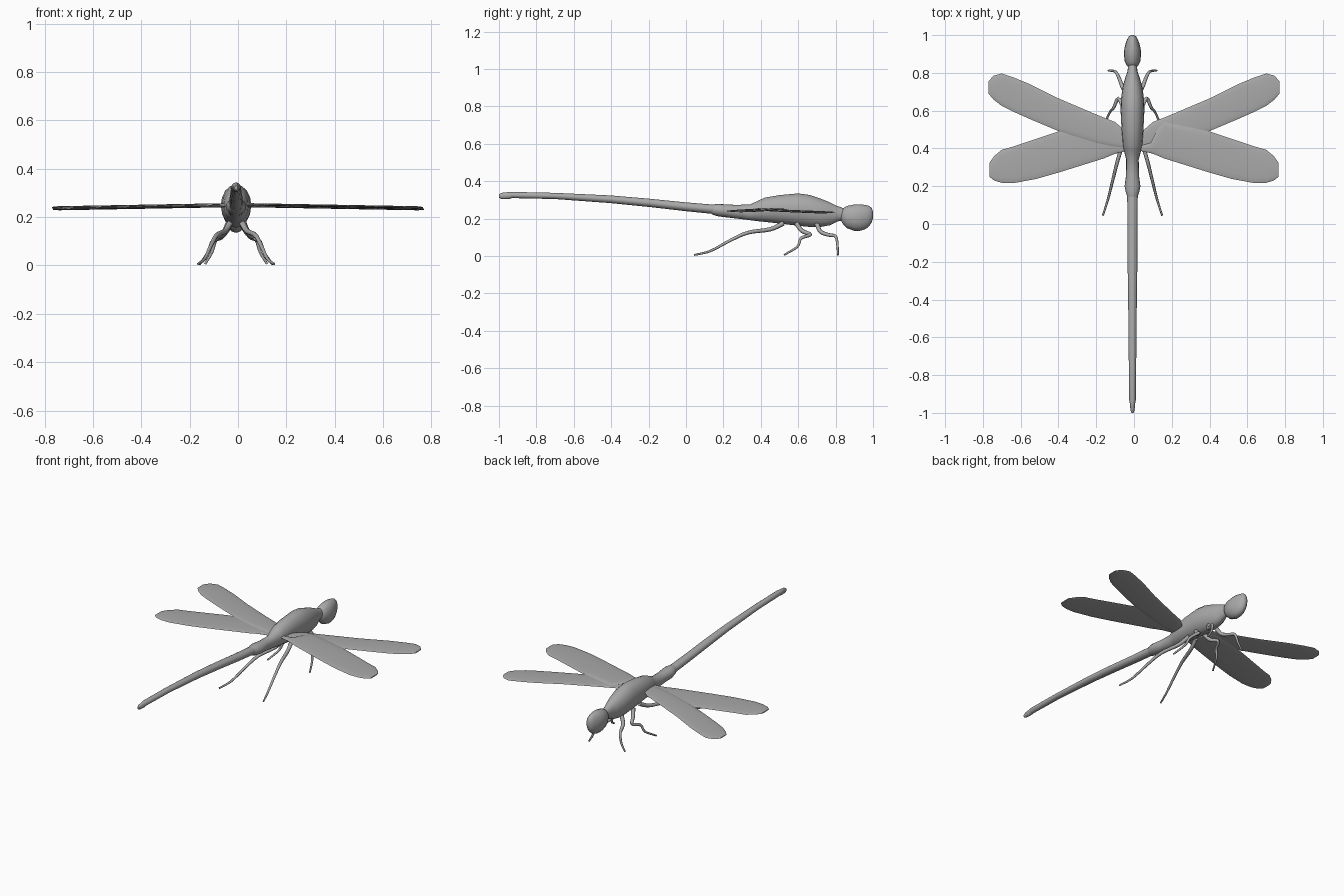
import bpy, bmesh, math
from mathutils import Vector

cube = bpy.data.objects.get("Cube")
if cube:
    bpy.data.objects.remove(cube, do_unlink=True)

MID = -0.008  # the body's own centre line

grey = bpy.data.materials.new("matte grey")
grey.use_nodes = True
GREY = (0.4, 0.4, 0.4, 1)
grey.diffuse_color = GREY
grey.node_tree.nodes["Principled BSDF"].inputs["Base Color"].default_value = GREY


def loft(name, rings):
    """Skin closed rings of points into a smooth capped tube."""
    bm = bmesh.new()
    loops = [[bm.verts.new(p) for p in ring] for ring in rings]
    n = len(loops[0])
    for a, b in zip(loops, loops[1:]):
        for i in range(n):
            j = (i + 1) % n
            bm.faces.new((a[i], a[j], b[j], b[i]))
    bm.faces.new(loops[0])
    bm.faces.new(loops[-1])
    bmesh.ops.recalc_face_normals(bm, faces=bm.faces)
    mesh = bpy.data.meshes.new(name)
    bm.to_mesh(mesh)
    bm.free()
    mesh.materials.append(grey)
    obj = bpy.data.objects.new(name, mesh)
    bpy.context.collection.objects.link(obj)
    bpy.ops.object.select_all(action="DESELECT")
    obj.select_set(True)
    bpy.context.view_layer.objects.active = obj
    bpy.ops.object.shade_smooth_by_angle(angle=math.radians(50))
    return obj


def body_part(name, stations, sides=16):
    """Oval rings along y: (y, half width, bottom, top)."""
    rings = []
    for y, w, low, high in stations:
        ring = []
        for i in range(sides):
            a = math.tau * i / sides
            ring.append((MID + w * math.cos(a), y,
                         (low + high) / 2 + (high - low) / 2 * math.sin(a)))
        rings.append(ring)
    return loft(name, rings)


def wing(name, side, stations, lift):
    """Thin lens sections: (x, trailing y, leading y)."""
    rings, steps = [], 8
    for x, back, lead in stations:
        z = 0.25 - 0.018 * x + lift
        thick = 0.0055 if x < 0.75 else 0.003
        ring = []
        for i in range(2 * steps):
            a = math.pi * i / steps
            ring.append((side * x, (back + lead) / 2 + (lead - back) / 2 * math.cos(a),
                         z + thick * math.sin(a)))
        rings.append(ring)
    return loft(name, rings)


def leg(name, side, path, sides=8):
    """Tapered tube along (x, y, z) joints, bent softly by Catmull-Rom."""
    pts = [Vector((MID + side * x, y, z)) for x, y, z in path]
    ext = [pts[0] * 2 - pts[1]] + pts + [pts[-1] * 2 - pts[-2]]
    line = []
    for i in range(1, len(ext) - 2):
        p, q, r, s = ext[i - 1:i + 3]
        for k in range(4):
            t = k / 4
            line.append(0.5 * (2 * q + (r - p) * t + (2 * p - 5 * q + 4 * r - s) * t ** 2
                               + (3 * q - p - 3 * r + s) * t ** 3))
    line.append(pts[-1])
    rings = []
    for i, c in enumerate(line):
        d = line[min(i + 1, len(line) - 1)] - line[max(i - 1, 0)]
        u = d.cross(Vector((side, 0.3, 0))).normalized()
        v = d.cross(u).normalized()
        rad = 0.013 - 0.008 * i / (len(line) - 1)
        rings.append([c + rad * (u * math.cos(math.tau * k / sides) + v * math.sin(math.tau * k / sides))
                      for k in range(sides)])
    return loft(name, rings)


# Long tail, gently rising away from the body
body_part("tail", [
    (-1.0, 0.006, 0.312, 0.33), (-0.985, 0.011, 0.305, 0.338), (-0.95, 0.014, 0.304, 0.342),
    (-0.93, 0.018, 0.31, 0.343), (-0.7, 0.02, 0.305, 0.338), (-0.4, 0.023, 0.283, 0.324),
    (-0.2, 0.026, 0.263, 0.307), (0, 0.027, 0.24, 0.287), (0.16, 0.028, 0.224, 0.274),
    (0.24, 0.026, 0.225, 0.265)])

# Thorax with the collar where the tail joins, and the neck
body_part("thorax", [
    (0.14, 0.026, 0.222, 0.275), (0.17, 0.036, 0.213, 0.279), (0.2, 0.042, 0.209, 0.277),
    (0.26, 0.034, 0.202, 0.274), (0.34, 0.033, 0.192, 0.275), (0.39, 0.046, 0.186, 0.298),
    (0.42, 0.052, 0.183, 0.312), (0.5, 0.058, 0.174, 0.326), (0.6, 0.063, 0.162, 0.335),
    (0.66, 0.061, 0.156, 0.327), (0.72, 0.053, 0.156, 0.307), (0.77, 0.04, 0.165, 0.287),
    (0.81, 0.026, 0.185, 0.267), (0.86, 0.022, 0.195, 0.25)])

# Round head
body_part("head", [
    (0.825, 0.018, 0.195, 0.24), (0.84, 0.031, 0.17, 0.256), (0.86, 0.041, 0.149, 0.268),
    (0.9, 0.046, 0.135, 0.276), (0.93, 0.043, 0.135, 0.277), (0.96, 0.035, 0.144, 0.273),
    (0.98, 0.027, 0.16, 0.268), (0.993, 0.019, 0.18, 0.257), (1.0, 0.007, 0.205, 0.238)])

FORE_WING = [(0.02, 0.4, 0.47), (0.1, 0.41, 0.54), (0.2, 0.43, 0.58), (0.4, 0.492, 0.665),
             (0.55, 0.555, 0.74), (0.64, 0.595, 0.777), (0.7, 0.625, 0.797),
             (0.745, 0.66, 0.785), (0.77, 0.69, 0.755)]
HIND_WING = [(0.02, 0.39, 0.41), (0.09, 0.375, 0.43), (0.125, 0.362, 0.5), (0.16, 0.347, 0.54),
             (0.4, 0.272, 0.49), (0.52, 0.238, 0.45), (0.64, 0.216, 0.41),
             (0.7, 0.218, 0.393), (0.74, 0.23, 0.36), (0.765, 0.25, 0.325)]
FRONT_LEG = [(0.025, 0.7, 0.17), (0.05, 0.72, 0.13), (0.068, 0.765, 0.113),
             (0.085, 0.8, 0.105), (0.1, 0.81, 0.055), (0.128, 0.812, 0.006)]
MIDDLE_LEG = [(0.03, 0.59, 0.175), (0.05, 0.62, 0.135), (0.075, 0.665, 0.115),
              (0.1, 0.615, 0.095), (0.118, 0.595, 0.05), (0.15, 0.525, 0.006)]
HIND_LEG = [(0.025, 0.52, 0.175), (0.045, 0.45, 0.143), (0.08, 0.33, 0.125),
            (0.105, 0.23, 0.08), (0.13, 0.13, 0.027), (0.157, 0.045, 0.006)]

# Wings overlap: the fore wing lies on top on one side, the hind wing on the other
for label, side in (("left", 1), ("right", -1)):
    wing(label + "_fore_wing", side, FORE_WING, -0.003 * side)
    wing(label + "_hind_wing", side, HIND_WING, 0.003 * side)
    leg(label + "_front_leg", side, FRONT_LEG)
    leg(label + "_middle_leg", side, MIDDLE_LEG)
    leg(label + "_hind_leg", side, HIND_LEG)
